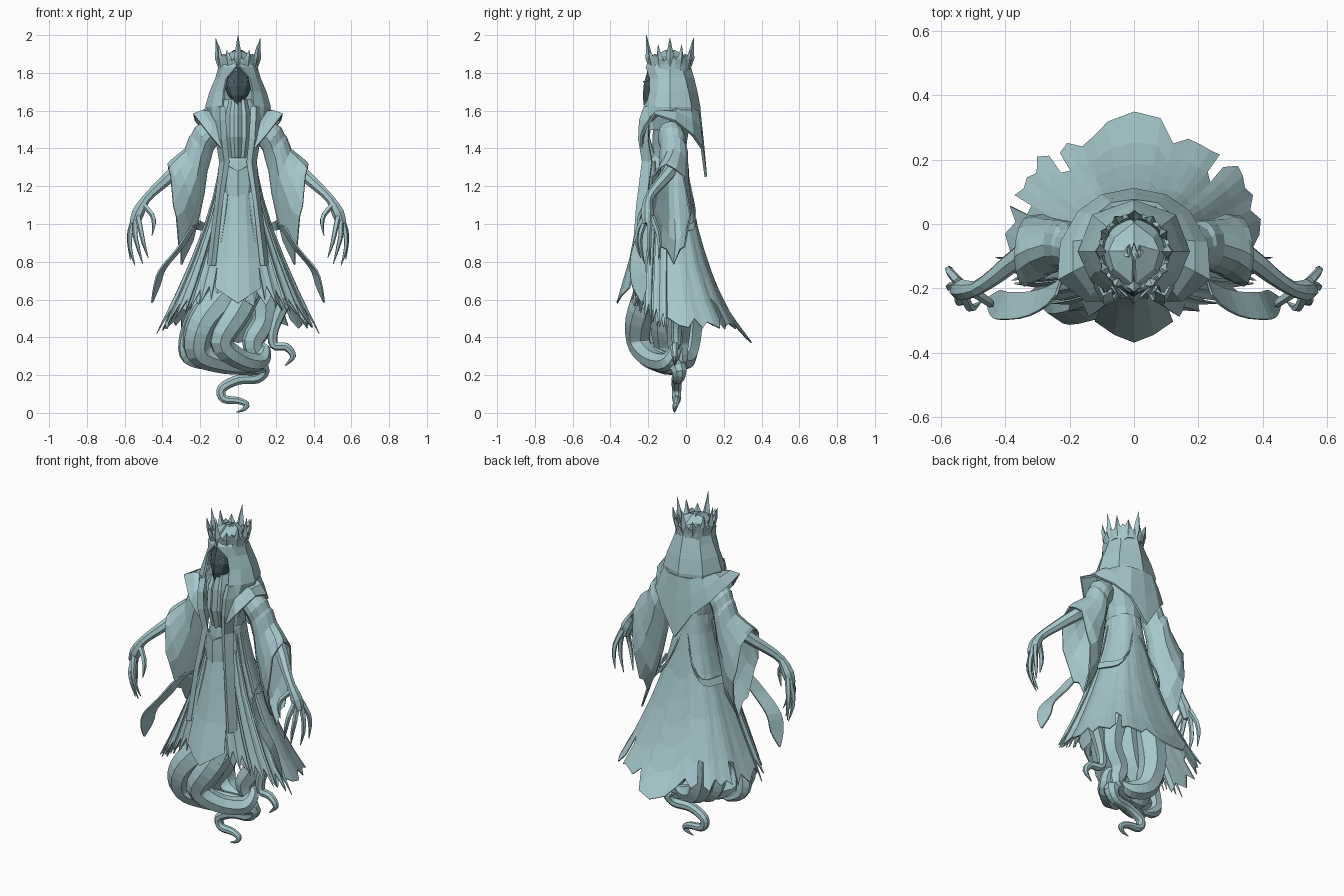
import bpy, bmesh, math, random
from mathutils import Vector as V
random.seed(4)

def material(name, rgb):
    m = bpy.data.materials.new(name)
    m.diffuse_color = (*rgb, 1)
    return m
CLOTH = material("pale teal", (0.38, 0.57, 0.60))
DARK = material("dark slate", (0.06, 0.105, 0.125))

def finish(name, bm, mat=CLOTH, thick=0, mirror=False):
    bmesh.ops.recalc_face_normals(bm, faces=bm.faces)
    me = bpy.data.meshes.new(name)
    bm.to_mesh(me)
    bm.free()
    ob = bpy.data.objects.new(name, me)
    bpy.context.collection.objects.link(ob)
    me.materials.append(mat)
    if thick:
        s = ob.modifiers.new("thickness", 'SOLIDIFY')
        s.thickness, s.offset = thick, 0
    if mirror:
        m = ob.modifiers.new("mirror", 'MIRROR')
        m.use_clip = m.use_mirror_merge = False
    return ob

def sheet(name, rows, closed=False, caps=False, thick=0, mirror=False, mat=CLOTH, skip=()):
    """Skin rows of points into a surface; skip leaves holes at (row, column)."""
    bm = bmesh.new()
    g = [[bm.verts.new(p) for p in r] for r in rows]
    n = len(g[0])
    for i in range(len(g) - 1):
        for j in range(n if closed else n - 1):
            if (i, j) not in skip:
                k = (j + 1) % n
                bm.faces.new((g[i][j], g[i][k], g[i + 1][k], g[i + 1][j]))
    if caps:
        bm.faces.new(g[0])
        bm.faces.new(g[-1])
    return finish(name, bm, mat, thick, mirror)

def smooth_path(pts, sub):
    """Catmull-Rom through tuples of any length."""
    P = [pts[0]] + list(pts) + [pts[-1]]
    out = []
    for i in range(1, len(P) - 2):
        for s in range(sub):
            t = s / sub
            out.append([0.5 * (2 * b + (c - a) * t + (2 * a - 5 * b + 4 * c - d) * t * t
                        + (3 * b - a - 3 * c + d) * t ** 3) for a, b, c, d in zip(*P[i - 1:i + 3])])
    return out + [list(pts[-1])]

def tube(name, pts, sides=7, sub=4, mirror=False):
    """Tapered tube, pts = (x, y, z, radius)."""
    path = smooth_path(pts, sub)
    C = [V(p[:3]) for p in path]
    rows, old, u = [], None, None
    for i, c in enumerate(C):
        t = (C[min(i + 1, len(C) - 1)] - C[max(i - 1, 0)]).normalized()
        u = t.orthogonal().normalized() if old is None else old.rotation_difference(t) @ u
        w, old, r = t.cross(u), t, max(path[i][3], 0.002)
        rows.append([c + r * (math.cos(a) * u + math.sin(a) * w)
                     for a in [math.tau * k / sides for k in range(sides)]])
    return sheet(name, rows, True, True, mirror=mirror)

def ring(c, rx, ry, n=12):
    return [(c[0] + rx * math.sin(math.tau * k / n), c[1] - ry * math.cos(math.tau * k / n), c[2]) for k in range(n)]

# Skirt surface: (z, half width, front y, back y)
PROFILE = [(1.36, .08, -.18, .0), (1.2, .105, -.205, .02), (1.0, .16, -.235, .055), (.8, .235, -.255, .11),
           (.6, .32, -.27, .19), (.45, .395, -.27, .275), (.30, .45, -.27, .41)]

def skirt(theta, z, off=0.0):
    for a, b in zip(PROFILE, PROFILE[1:]):
        if z >= b[0] or b is PROFILE[-1]:
            break
    t = (a[0] - z) / (a[0] - b[0])
    rx, yf, yb = [a[i] + (b[i] - a[i]) * t for i in (1, 2, 3)]
    s, c = math.sin(theta), math.cos(theta)
    e = .9 if c > 0 else .72
    x = math.copysign(abs(s) ** e, s) * (rx + off)
    y = -.1 - math.copysign(abs(c) ** (1 if c > 0 else .76), c) * ((-.1 - yf if c > 0 else yb + .1) + off)
    return (x, y, z)

# Skirt with folds and a ragged hem
N = 60
rows = [[] for _ in range(9)]
for j in range(N):
    th = math.tau * j / N
    back = (1 - math.cos(th)) / 2
    hem = .62 - .14 * min(1, back * 2) - .01 * back - (.11 if j == 30 else .05 if j in (29, 31) else 0)
    hem += (.02, -.02, -.05, .03, -.03)[j % 5] * (.6 if back > .6 else 1) + random.uniform(-.012, .012)
    for i in range(9):
        f = i / 8
        fold = .014 * f * (0, 1, .4, -1)[j % 4] * (1 if back < .5 else .25)
        rows[i].append(skirt(th, 1.35 + (hem - 1.35) * f, fold))
sheet("skirt", rows, True, thick=.006, skip={(7, 23), (7, 35), (7, 41)})

# Layered panels on the skirt front and sides
for k, (t0, t1, zb) in enumerate([(.38, .72, .60), (.78, 1.12, .53), (1.18, 1.55, .48)]):
    rows = []
    for i in range(6):
        z = 1.3 + (zb - 1.3) * i / 5
        jag = (0, .07, -.03, .05, -.06) if i == 5 else (0,) * 5
        rows.append([skirt(t0 + (t1 - t0) * j / 4, z + jag[j], (.02, .016, .022, .014, .018)[j] * (.4 + .18 * i)) for j in range(5)])
    sheet("skirt_panel_%d" % k, rows, thick=.006, mirror=True)

# Front tabard ending in a point, and waist plate above it
rows = []
for z, w, y, drop in [(1.18, .07, -.225, -.03), (1.0, .09, -.26, 0), (.82, .105, -.295, 0), (.66, .12, -.335, .08)]:
    rows.append([(w * u, y + .035 * u * u - (.03 * (1 - abs(u)) if z < .7 else 0), z - drop * (1 - abs(u))) for u in (-1, -.5, 0, .5, 1)])
sheet("front_tabard", rows, thick=.008)
sheet("waist_plate", [[(w * u, -.235 + .07 * u * u, z + d * abs(u)) for u in (-1, -.5, 0, .5, 1)]
                      for z, w, d in [(1.28, .095, .05), (1.2, .11, .03), (1.12, .10, .08)]], thick=.01)
sheet("belt", [ring((0, -.095, z), r, r + .01, 14) for z, r in [(1.36, .085), (1.34, .095), (1.29, .1), (1.26, .1)]], True, True)

# Torso and neck
sheet("torso", [ring((0, y, z), rx, ry) for z, rx, ry, y in
                [(1.3, .085, .09, -.095), (1.4, .105, .09, -.09), (1.5, .155, .095, -.08), (1.56, .14, .095, -.07), (1.66, .07, .07, -.07)]], True, True)

# Pleated scarf under the face, and lapels beside it
sheet("chest_scarf", [[(w * u / 3, y + (.016 if u % 2 else 0) + .004 * u * u, z) for u in range(-3, 4)]
                      for z, w, y in [(1.66, .045, -.205), (1.58, .062, -.235), (1.46, .062, -.245), (1.35, .045, -.215)]], thick=.008)
sheet("lapel", [[(a, y, z), ((a + b) / 2, y - .014, z), (b, y + .035, z)] for z, a, b, y in
                [(1.62, .07, .12, -.205), (1.55, .066, .12, -.23), (1.45, .06, .115, -.235), (1.33, .048, .095, -.215), (1.1, .085, .12, -.245), (.78, .12, .16, -.27)]],
      thick=.01, mirror=True)

# Hood, open in front: (z, opening half width, front y, half width, back y)
rows = []
for z, xo, yf, rx, yb in [(1.50, .10, -.215, .125, .05), (1.56, .088, -.225, .155, .07), (1.62, .08, -.21, .168, .07), (1.70, .074, -.19, .145, .055),
                          (1.77, .06, -.188, .115, .038), (1.83, .008, -.21, .097, .02), (1.88, .004, -.18, .075, 0), (1.915, .002, -.11, .02, -.06)]:
    half = [(xo, yf, z), (rx * .8, yf + .045, z), (rx, -.085, z), (rx * .75, yb - .045, z)]
    rows.append(half + [(0, yb, z)] + [(-x, y, q) for x, y, q in reversed(half)])
sheet("hood", rows, thick=.012)

# Shadowed face mask with pointed chin and slit eyes
rows = [[(w * u, y + .07 * u * u, z) for u in (-1, -.6, 0, .6, 1)] for z, w, y in
        [(1.83, .03, -.195), (1.78, .066, -.21), (1.73, .072, -.222), (1.68, .05, -.225), (1.63, .008, -.222)]]
sheet("face_mask", rows, thick=.006, mat=DARK)
sheet("eye", [[(.02, -.226, 1.755), (.05, -.197, 1.77)], [(.022, -.227, 1.748), (.051, -.197, 1.763)]], thick=.006, mirror=True)

# Crown: jagged band and outward leaning shards
rows = [[], [], []]
for k in range(24):
    a = math.tau * k / 24
    for row, (z, r) in zip(rows, [(1.82 - .02 * (k % 3 == 0), .098), (1.845, .1), ((1.90, 1.875, 1.865)[k % 3], .106)]):
        row.append((r * math.sin(a), -.085 - r * 1.06 * math.cos(a), z))
sheet("crown_band", rows, True, thick=.012)
for k in range(12):
    a = math.tau * k / 12
    tall = k % 3 == 0
    d = V((math.sin(a), -1.06 * math.cos(a), 0))
    side = V((math.cos(a), math.sin(a), 0))
    shard = []
    for z, r, w, h in [(1.83, .098, .012, .008), (1.875, .104, .024, .018 if tall else .012), (1.92 if tall else 1.89, .108, .015, .012),
                       (2.0 if k == 0 else 1.985 if tall else (1.95, 1.92)[k % 2], .118, .001, .001)]:
        m = V((0, -.085, z)) + d * r
        shard.append([m + d * h, m + side * w, m - d * h, m - side * w])
    sheet("crown_shard_%d" % k, shard, True, True)

# Pointed shoulder collar reaching down the back
outer = [(.09, -.235, 1.40), (.15, -.235, 1.47), (.235, -.17, 1.58), (.225, -.06, 1.545), (.17, .035, 1.47), (.10, .085, 1.40), (0, .105, 1.25)]
inner = [(.08, -.225, 1.45), (.12, -.2, 1.54), (.14, -.12, 1.59), (.145, -.05, 1.615), (.12, .02, 1.61), (.07, .06, 1.6), (0, .07, 1.6)]
middle = [tuple((V(a) + V(b)) / 2 + V((0, 0, .012))) for a, b in zip(outer, inner)]
full = [r + [(-x, y, z) for x, y, z in reversed(r[:-1])] for r in (inner, middle, outer)]
sheet("collar", full, thick=.014)

# Sleeves: wrinkled upper arm flaring into a long torn cuff
rows = []
for c, u, w in [((.14, -.08, 1.49), (.04, 0, .05), .06), ((.18, -.075, 1.45), (.045, 0, .06), .07), ((.195, -.07, 1.41), (.05, 0, .06), .063),
                ((.21, -.065, 1.37), (.045, 0, .09), .072), ((.23, -.065, 1.28), (.05, 0, .115), .075), ((.27, -.07, 1.19), (.06, -.01, .165), .085),
                ((.30, -.075, 1.12), (.06, -.02, .21), .10), ((.335, -.085, 1.06), (.035, -.02, .255), .105)]:
    row = []
    for k in range(14):
        a = math.tau * k / 14
        p = V(c) + V(u) * math.cos(a) + V((0, w * math.sin(a) * (1 if math.cos(a) > -.5 else .8), 0))
        if c[2] < 1.1 and k not in (0, 1, 13):
            p.z += (.035, -.02)[k % 2]
        row.append(p)
    rows.append(row)
sheet("sleeve", rows, True, thick=.008, mirror=True)

# Thin forearms, hands and claw fingers
tube("forearm", [(.25, -.06, 1.34, .04), (.34, -.09, 1.27, .036), (.43, -.16, 1.19, .028), (.49, -.2, 1.13, .024),
                 (.53, -.205, 1.06, .034), (.55, -.205, 1.0, .026)], 7, 2, True)
FINGERS = [[(.50, -.21, 1.10), (.455, -.24, 1.05), (.445, -.25, 1.0), (.455, -.25, .94)],
           [(.53, -.22, 1.04), (.515, -.255, .97), (.50, -.26, .90), (.475, -.24, .82)],
           [(.54, -.21, 1.03), (.545, -.24, .95), (.53, -.24, .88), (.505, -.22, .79)],
           [(.55, -.19, 1.03), (.57, -.195, .95), (.57, -.195, .87), (.545, -.19, .78)],
           [(.545, -.18, 1.04), (.572, -.15, .96), (.575, -.14, .89), (.57, -.145, .81)]]
for i, f in enumerate(FINGERS):
    tube("finger_%d" % i, [(*p, r) for p, r in zip(f, (.016, .014, .011, .002))], 5, 2, True)

# Trailing sash from the back of the waist round to the front
path = smooth_path([(.02, .015, 1.24, .013), (.07, .045, 1.09, .015), (.14, .04, .99, .018), (.20, -.06, .99, .022), (.23, -.19, .99, .032),
                    (.31, -.245, .87, .04), (.40, -.255, .76, .042), (.43, -.245, .67, .038), (.455, -.235, .585, .004)], 3)
sheet("sash", [[(x - .4 * w, y + w, z + .1 * w), (x + .4 * w, y - w, z - .1 * w)] if y < -.15 else
               [(x - .3 * w, y, z + w), (x + .3 * w, y, z - w)] for x, y, z, w in path], thick=.008, mirror=True)

# Swirling tendrils below the skirt
tube("main_tendril", [(.06, -.08, .8, .10), (-.07, -.18, .62, .10), (-.19, -.23, .47, .085), (-.21, -.2, .33, .075), (-.09, -.14, .275, .065),
                      (.04, -.08, .255, .055), (.125, -.04, .235, .045), (.10, -.04, .185, .032), (.0, -.05, .175, .028), (-.085, -.05, .13, .027),
                      (-.075, -.05, .075, .024), (0, -.05, .065, .02), (.045, -.055, .045, .016), (.03, -.06, .018, .01), (-.01, -.06, .003, .002)], 8)
TENDRILS = {
    "front_tendril": [(.1, -.12, .75, .08), (0, -.235, .54, .075), (-.09, -.25, .38, .065), (0, -.19, .29, .055), (.11, -.1, .27, .05), (.14, -.05, .34, .03), (.08, -.04, .37, .01)],
    "right_tendril": [(.12, -.02, .68, .08), (.14, -.03, .5, .065), (.08, -.04, .38, .06), (.1, -.03, .28, .04), (.03, -.03, .25, .01)],
    "curl_tendril": [(.24, -.04, .58, .04), (.19, -.05, .45, .03), (.19, -.05, .36, .024), (.255, -.06, .35, .022), (.292, -.06, .30, .016), (.25, -.06, .25, .003)],
    "back_tendril": [(-.1, .0, .65, .09), (-.12, .01, .45, .08), (-.08, .0, .31, .065), (.02, -.02, .27, .045), (.1, -.02, .3, .01)],
    "left_tendril": [(-.16, -.1, .62, .06), (-.25, -.16, .45, .05), (-.27, -.15, .31, .042), (-.2, -.13, .25, .02), (-.15, -.12, .25, .003)],
    "inner_tendril": [(0, -.08, .7, .09), (-.05, -.1, .5, .09), (-.12, -.1, .36, .07), (-.1, -.08, .27, .05), (-.02, -.06, .24, .01)],
}
for name, pts in TENDRILS.items():
    tube(name, pts)
